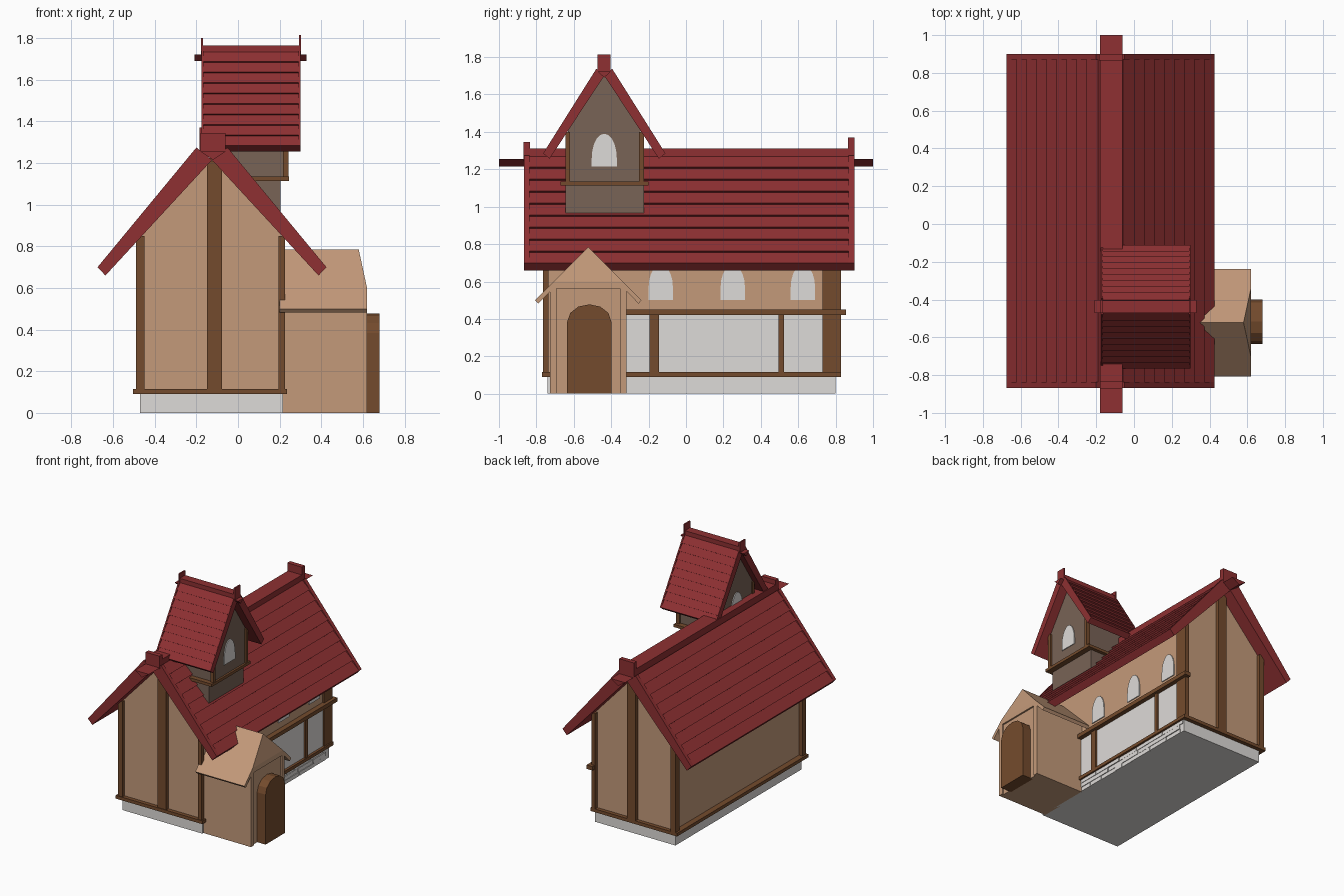
import bpy, bmesh, math, random

if "Cube" in bpy.data.objects:
    bpy.data.objects.remove(bpy.data.objects["Cube"])
random.seed(3)

def material(name, rgb):
    m = bpy.data.materials.new(name)
    m.diffuse_color = [((c / 255 + 0.055) / 1.055) ** 2.4 for c in rgb] + [1]
    m.use_nodes = True
    m.node_tree.nodes["Principled BSDF"].inputs["Base Color"].default_value = m.diffuse_color
    return m

RED = material("red_roof", (142, 48, 50))
TAN = material("tan_plaster", (196, 154, 122))
WOOD = material("brown_timber", (116, 75, 45))
PALE = material("pale_stone", (222, 219, 216))
TOWER = material("grey_brown_boards", (120, 99, 86))

def prism(name, profile, axis, a, b, mat, c=0.0):
    """Extrude a (u, z) profile from a to b along x or y, shifted by c across."""
    bm = bmesh.new()
    def ring(t):
        return [bm.verts.new((t, u + c, z) if axis == 'x' else (u + c, t, z)) for u, z in profile]
    r0, r1 = ring(a), ring(b)
    bm.faces.new(r0)
    bm.faces.new(r1)
    n = len(profile)
    for i in range(n):
        j = (i + 1) % n
        bm.faces.new((r0[i], r0[j], r1[j], r1[i]))
    bmesh.ops.recalc_face_normals(bm, faces=bm.faces)
    me = bpy.data.meshes.new(name)
    bm.to_mesh(me)
    bm.free()
    me.materials.append(mat)
    ob = bpy.data.objects.new(name, me)
    bpy.context.collection.objects.link(ob)
    return ob

def box(name, x, y, z, mat):
    return prism(name, [(x[0], z[0]), (x[1], z[0]), (x[1], z[1]), (x[0], z[1])], 'y', y[0], y[1], mat)

def arch(w, z0, spring, top, n=8):
    pts = [(-w, z0), (w, z0)]
    for i in range(n + 1):
        a = math.pi * i / n
        pts.append((w * math.cos(a), spring + (top - spring) * math.sin(a)))
    return pts

def shingles(quad, n, step):
    """Roof slab profile whose outer edge is a row of stepped courses."""
    (iu, iz), (ou, oz), (tu, tz), top = quad
    l = math.hypot(tu - ou, tz - oz)
    nu, nz = (tz - oz) / l * step, -(tu - ou) / l * step
    pts = [(iu, iz)]
    for i in range(n):
        f, g = i / n, (i + 1) / n
        pts.append((ou + (tu - ou) * f, oz + (tz - oz) * f))
        pts.append((ou + (tu - ou) * g - nu, oz + (tz - oz) * g - nz))
    return pts + [top]

def flip(profile):
    return [(-u, z) for u, z in profile]

def gable_roof(name, quad, n, step, axis, a, b, t, c):
    for side, f in (("left", flip), ("right", list)):
        prism(f"{name}_{side}_shingles", f(shingles(quad, n, step)), axis, a + t, b - t, RED, c)
        for end, p in (("near", a), ("far", b - t)):
            prism(f"{name}_{side}_{end}_bargeboard", f(quad), axis, p, p + t, RED, c)

# Foundation with stone facing
CX = -0.125
box("foundation", (-0.47, 0.215), (-0.74, 0.80), (0, 0.095), PALE)
for row in range(3):
    y = -0.31
    while y < 0.74:
        e = min(y + random.uniform(0.07, 0.2), 0.795)
        box("facing_stone", (0.21, 0.216 + random.uniform(0.002, 0.007)), (y, e - 0.004),
            (row * 0.032, row * 0.032 + 0.029), PALE)
        y = e

# Main walls and timber frame
prism("house_walls", [(-0.335, 0.09), (0.335, 0.09), (0.335, 0.855), (0, 1.215), (-0.335, 0.855)],
      'y', -0.74, 0.80, TAN, CX)
box("sill_beam", (-0.505, 0.235), (-0.77, 0.83), (0.09, 0.115), WOOD)
for end, y in (("front", (-0.765, -0.735)), ("back", (0.795, 0.83))):
    for side, x in (("left", (-0.49, -0.46)), ("right", (0.195, 0.225))):
        box(f"{end}_{side}_corner_post", x, y, (0.11, 0.85), WOOD)
    box(f"{end}_centre_post", (-0.15, -0.077), y, (0.11, 1.21), WOOD)
box("back_side_post", (0.2, 0.225), (0.73, 0.83), (0.11, 0.85), WOOD)
box("left_back_side_post", (-0.49, -0.45), (0.78, 0.83), (0.11, 0.85), WOOD)
box("left_front_side_post", (-0.49, -0.45), (-0.765, -0.72), (0.11, 0.85), WOOD)
box("side_rail", (0.2, 0.25), (-0.72, 0.855), (0.42, 0.45), WOOD)
for y in ((-0.195, -0.145), (0.495, 0.525)):
    box("side_stud", (0.2, 0.23), y, (0.11, 0.425), WOOD)
box("side_pale_panel", (0.208, 0.216), (-0.7, 0.735), (0.11, 0.425), PALE)
for y in (-0.135, 0.25, 0.625):
    prism("side_window", arch(0.065, 0.5, 0.57, 0.69, 10), 'x', 0.208, 0.217, PALE, y)

# Main roof with ridge
gable_roof("main_roof", [(0.512, 0.66), (0.55, 0.70), (0.075, 1.275), (0, 1.215)],
           9, 0.012, 'y', -0.867, 0.9, 0.03, CX)
box("ridge_cap", (-0.18, -0.06), (-0.84, 0.87), (1.245, 1.31), RED)
box("front_ridge_block", (-0.18, -0.06), (-0.87, -0.835), (1.245, 1.345), RED)
box("back_ridge_block", (-0.185, -0.06), (0.865, 0.9), (1.245, 1.37), RED)
prism("ridge_beam", [(-0.06, 1.255), (0, 1.215), (0.06, 1.255)], 'y', -1, 1, RED, -0.12)

# Tower
TY = -0.437
box("tower_base", (-0.1, 0.203), (-0.645, -0.225), (0.945, 1.12), TOWER)
box("tower_band", (-0.14, 0.245), (-0.67, -0.2), (1.113, 1.135), WOOD)
prism("tower_walls", [(-0.195, 1.12), (0.195, 1.12), (0.195, 1.405), (0, 1.705), (-0.195, 1.405)],
      'x', -0.125, 0.23, TOWER, TY)
for x in ((-0.135, -0.11), (0.215, 0.243)):
    for y in ((-0.645, -0.62), (-0.25, -0.225)):
        box("tower_post", x, y, (1.13, 1.4), WOOD)
for x in (0.227, -0.132):
    prism("tower_window", arch(0.067, 1.215, 1.26, 1.39, 10), 'x', x, x + 0.009, PALE, TY)
gable_roof("tower_roof", [(0.292, 1.257), (0.327, 1.285), (0.042, 1.738), (0, 1.70)],
           9, 0.010, 'x', -0.175, 0.30, 0.01, TY)
box("tower_ridge_cap", (-0.17, 0.295), (-0.47, -0.405), (1.71, 1.765), RED)
for x, z in ((-0.178, 1.80), (0.293, 1.815)):
    box("tower_ridge_block", (x, x + 0.01), (-0.472, -0.403), (1.72, z), RED)
prism("tower_ridge_beam", [(-0.034, 1.722), (0, 1.69), (0.034, 1.722)], 'x', -0.21, 0.33, RED, TY)

# Porch with clipped gable roof and arched door
PY = -0.522
box("porch_walls", (0.2, 0.608), (PY - 0.205, PY + 0.205), (0, 0.57), TAN)
for y in (-0.728, -0.352):
    box("porch_corner", (0.58, 0.62), (y, y + 0.035), (0, 0.57), TAN)
prism("porch_eaves", [(-0.285, 0.50), (-0.185, 0.60), (0.185, 0.60), (0.285, 0.50),
                      (0.268, 0.482), (0.19, 0.562), (-0.19, 0.562), (-0.268, 0.482)],
      'x', 0.2, 0.62, TAN, PY)
top = prism("porch_roof_top", [(-0.185, 0.60), (0, 0.785), (0.185, 0.60)], 'x', 0.2, 0.62, TAN, PY)
for v in top.data.vertices:
    if v.co.z > 0.7 and v.co.x > 0.5:
        v.co.x = 0.58
prism("door", arch(0.118, 0, 0.385, 0.478, 6), 'x', 0.59, 0.68, WOOD, PY + 0.005)
